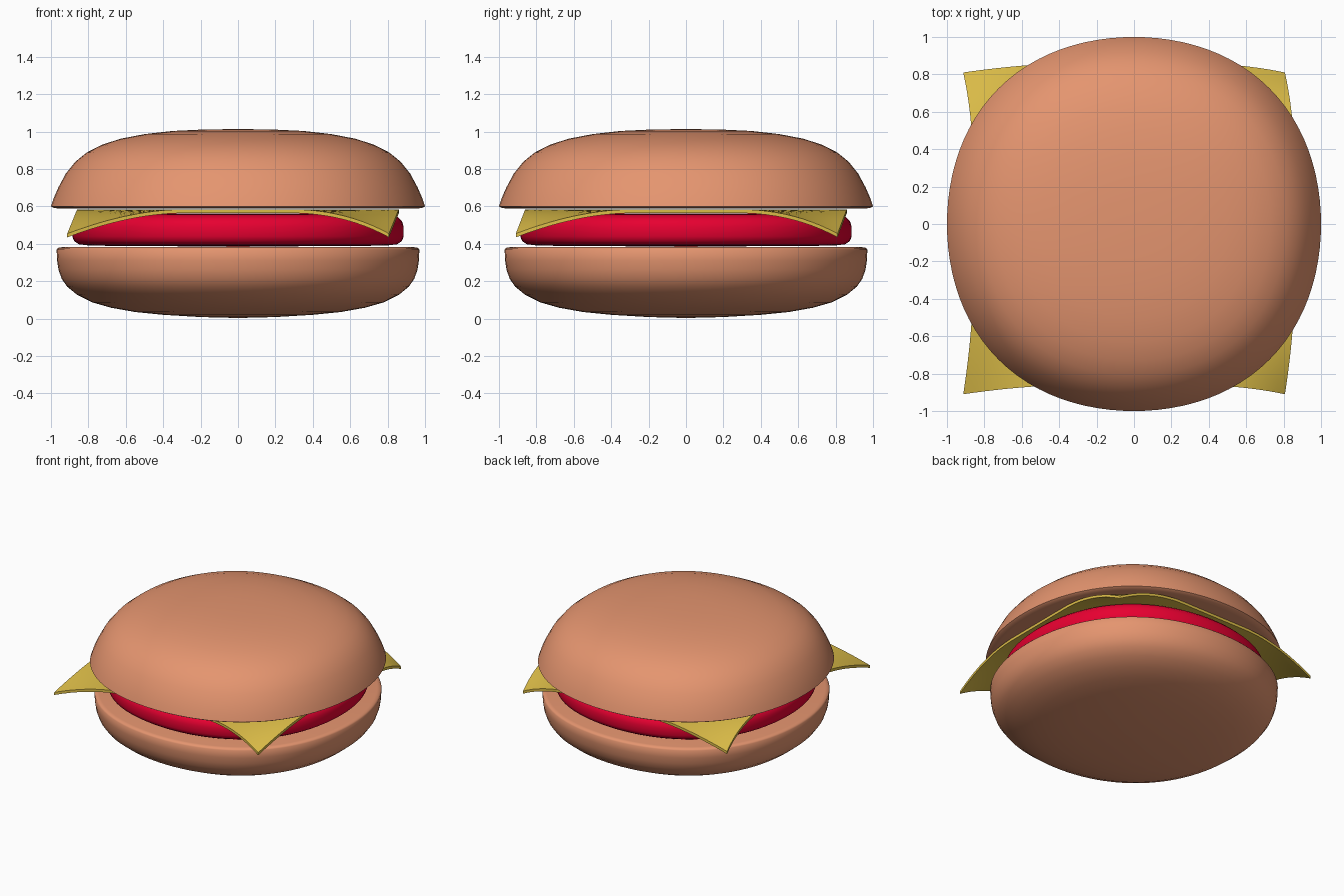
import bpy, bmesh, math

if "Cube" in bpy.data.objects:
    bpy.data.objects.remove(bpy.data.objects["Cube"])


def material(name, rgb):
    m = bpy.data.materials.new(name)
    m.diffuse_color = (*rgb, 1)
    m.use_nodes = True
    m.node_tree.nodes["Principled BSDF"].inputs["Base Color"].default_value = m.diffuse_color
    return m


def finish(name, bm, mat):
    bmesh.ops.recalc_face_normals(bm, faces=bm.faces)
    mesh = bpy.data.meshes.new(name)
    bm.to_mesh(mesh)
    bm.free()
    ob = bpy.data.objects.new(name, mesh)
    bpy.context.collection.objects.link(ob)
    mesh.materials.append(mat)
    bpy.ops.object.select_all(action='DESELECT')
    ob.select_set(True)
    bpy.context.view_layer.objects.active = ob
    bpy.ops.object.shade_smooth_by_angle(angle=math.radians(50))
    return ob


def lathe(name, profile, mat, steps=96):
    """Spin a (radius, height) profile around z, slightly squared in plan."""
    bm = bmesh.new()
    verts = [bm.verts.new((r, 0, z)) for r, z in profile]
    edges = [bm.edges.new(p) for p in zip(verts, verts[1:])]
    bmesh.ops.spin(bm, geom=verts + edges, cent=(0, 0, 0), axis=(0, 0, 1),
                   angle=math.tau, steps=steps)
    bmesh.ops.remove_doubles(bm, verts=bm.verts, dist=0.0005)
    for v in bm.verts:
        k = 1 + 0.0125 * (1 - math.cos(4 * math.atan2(v.co.y, v.co.x)))
        v.co.x *= k
        v.co.y *= k
    return finish(name, bm, mat)


bread = material("bread", (0.78, 0.3, 0.16))
meat = material("meat", (0.8, 0.0, 0.03))
dairy = material("dairy", (0.72, 0.51, 0.065))

# Bottom bun: rounded underside, nearly flat top
lathe("bottom_bun", [
    (0, 0.003), (0.2, 0.008), (0.4, 0.02), (0.55, 0.035), (0.68, 0.058),
    (0.78, 0.087), (0.86, 0.127), (0.913, 0.17), (0.943, 0.213), (0.96, 0.262),
    (0.967, 0.31), (0.97, 0.368), (0.962, 0.378), (0.94, 0.382), (0, 0.384)], bread)

# Patty
lathe("patty", [
    (0, 0.386), (0.6, 0.387), (0.8, 0.391), (0.85, 0.397), (0.876, 0.414),
    (0.886, 0.44), (0.886, 0.49), (0.877, 0.52), (0.855, 0.542), (0.81, 0.555),
    (0.7, 0.56), (0, 0.562)], meat)

# Top bun: domed, with a flat underside
lathe("top_bun", [
    (0, 0.588), (0.95, 0.588), (0.985, 0.591), (1.0, 0.6), (0.985, 0.645),
    (0.96, 0.702), (0.92, 0.776), (0.87, 0.838), (0.81, 0.887), (0.73, 0.928),
    (0.63, 0.961), (0.5, 0.986), (0.35, 1.003), (0.18, 1.011), (0, 1.013)], bread)


# Cheese slice: square sheet whose corners sag and slide a little to one side
def ramp(t):
    return max(0, (abs(t) - 0.28) / 0.58) ** 2


bm = bmesh.new()
bmesh.ops.create_grid(bm, x_segments=32, y_segments=32, size=0.86)
sheet = bmesh.ops.extrude_face_region(bm, geom=bm.faces[:], use_keep_orig=True)
for v in (g for g in sheet["geom"] if isinstance(g, bmesh.types.BMVert)):
    v.co.z = -0.02
for v in bm.verts:
    sag = ramp(v.co.x) * ramp(v.co.y)
    v.co.x -= 0.053 * sag
    v.co.y -= 0.05 * sag
    v.co.z += 0.584 - 0.13 * sag
finish("cheese_slice", bm, dairy)
